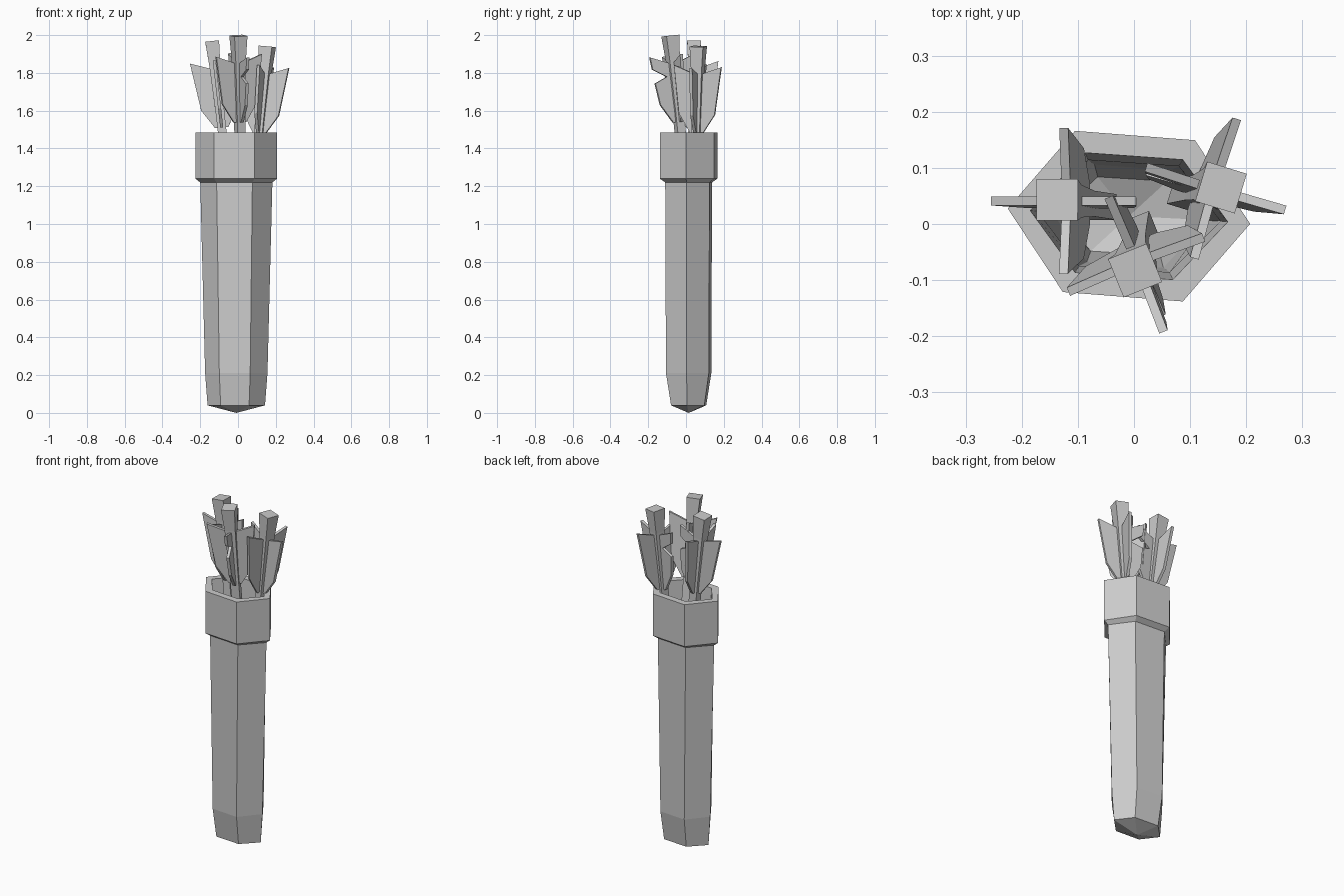
import bpy, bmesh
from math import radians
from mathutils import Vector, Matrix

if "Cube" in bpy.data.objects:
    bpy.data.objects.remove(bpy.data.objects["Cube"])

# Slightly skewed, point-symmetric hexagon used for every ring of the case
HEX = [(-1, .09), (-.545, -.89), (.445, -1), (1, -.09), (.545, .89), (-.445, 1)]
CENTRE = (-.009, .014)


def finish(bm, name):
    bmesh.ops.recalc_face_normals(bm, faces=bm.faces)
    mesh = bpy.data.meshes.new(name)
    bm.to_mesh(mesh)
    bm.free()
    obj = bpy.data.objects.new(name, mesh)
    bpy.context.collection.objects.link(obj)
    return obj


def loft(bm, rings):
    """Bridge successive vertex rings."""
    for a, b in zip(rings, rings[1:]):
        n = len(a)
        for i in range(n):
            bm.faces.new((a[i], a[(i + 1) % n], b[(i + 1) % n], b[i]))


def fan(bm, ring, tip):
    v = bm.verts.new(tip)
    for i in range(len(ring)):
        bm.faces.new((ring[i], ring[(i + 1) % len(ring)], v))


# Quiver: outside wall, collar, rim, then hollow inside (z, half x, half y)
SECTIONS = [(.04, .152, .093), (.21, .165, .120), (1.22, .191, .124),
            (1.24, .216, .152), (1.485, .216, .152), (1.485, .176, .113),
            (1.22, .163, .100), (.21, .138, .092), (.07, .125, .070)]
bm = bmesh.new()
rings = [[bm.verts.new((CENTRE[0] + x * sx, CENTRE[1] + y * sy, z)) for x, y in HEX]
         for z, sx, sy in SECTIONS]
loft(bm, rings)
fan(bm, rings[0], (*CENTRE, 0))
fan(bm, rings[-1], (*CENTRE, .035))
finish(bm, "quiver")

# Feather outlines: (distance from shaft, distance along the arrow from its top)
TIP = [(.01, -.15), (.13, -.105)]
NOTCH = [(.122, -.17), (.045, -.215), (.115, -.245)]
TAIL = [(.098, -.36), (.035, -.46), (.01, -.46)]
THICK = .016


def arrow(index, top, low, turn, notched):
    top, low = Vector(top), Vector(low)
    tilt = Vector((0, 0, 1)).rotation_difference(top - low).to_matrix().to_4x4()
    place = Matrix.Translation(top) @ tilt @ Matrix.Rotation(radians(turn), 4, 'Z')

    # Square shaft with flared end
    bm = bmesh.new()
    rings = [[bm.verts.new((sx * h, sy * h, z))
              for sx, sy in ((-1, -1), (1, -1), (1, 1), (-1, 1))]
             for h, z in ((.037, 0), (.029, -.13), (.023, -.4), (.023, -.75))]
    loft(bm, rings)
    bm.faces.new(rings[0])
    bm.faces.new(rings[-1])
    finish(bm, f"arrow_shaft_{index}").matrix_world = place

    # Four feathers in a cross
    bm = bmesh.new()
    for k in range(4):
        outline = TIP + (NOTCH if k == notched else []) + TAIL
        spin = Matrix.Rotation(radians(90 * k), 4, 'Z')
        sides = [[bm.verts.new(spin @ Vector((r, s * THICK / 2, z))) for r, z in outline]
                 for s in (-1, 1)]
        loft(bm, sides)
        bm.faces.new(sides[0])
        bm.faces.new(sides[1])
    finish(bm, f"arrow_feathers_{index}").matrix_world = place


arrow(1, (-.137, .043, 1.968), (-.085, .035, 1.5), 0, 0)
arrow(2, (.002, -.083, 1.997), (.01, -.032, 1.5), 22, 3)
arrow(3, (.155, .065, 1.94), (.115, .057, 1.5), -17, 2)
